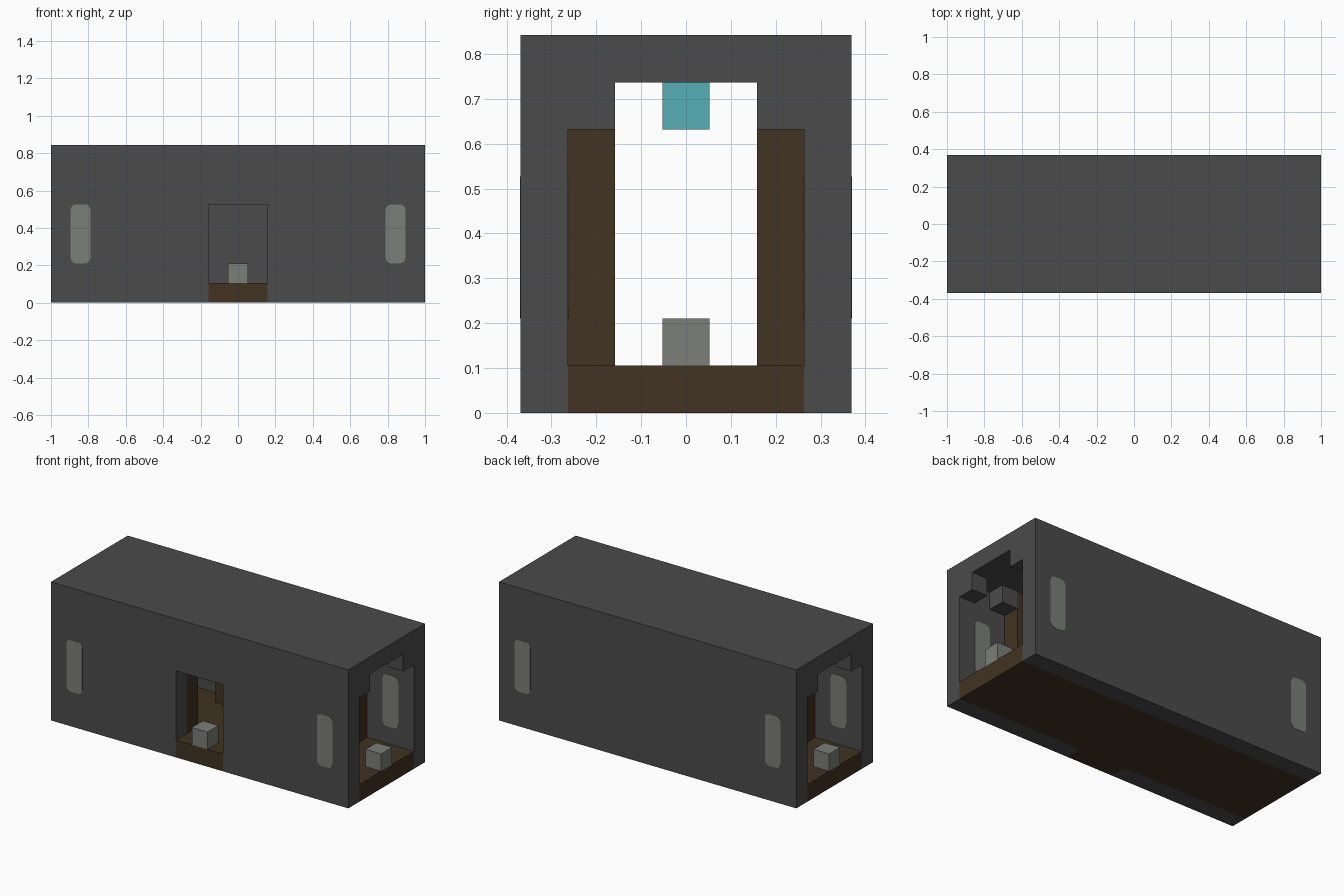
import bpy, bmesh
from mathutils import Vector

cube = bpy.data.objects.get("Cube")
if cube:
    bpy.data.objects.remove(cube, do_unlink=True)

U = 2 / 19                      # one block
LENGTH, WIDTH, HEIGHT = 19, 7, 8


def material(name, rgb):
    m = bpy.data.materials.new(name)
    m.use_nodes = True
    m.diffuse_color = (*rgb, 1)
    m.node_tree.nodes["Principled BSDF"].inputs["Base Color"].default_value = (*rgb, 1)
    return m


STONE = material("dark grey stone", (0.07, 0.07, 0.07))
WOOD = material("dark brown wood", (0.052, 0.033, 0.015))
PALE = material("pale grey", (0.20, 0.21, 0.195))
TEAL = material("teal lamp", (0.093, 0.43, 0.46))


def prism(name, points, direction, mat):
    """Extrude a flat outline (in blocks) along a direction."""
    bm = bmesh.new()
    face = bm.faces.new([bm.verts.new(Vector(p) * U) for p in points])
    moved = bmesh.ops.extrude_face_region(bm, geom=[face])["geom"]
    bmesh.ops.translate(bm, vec=Vector(direction) * U,
                        verts=[v for v in moved if isinstance(v, bmesh.types.BMVert)])
    bmesh.ops.recalc_face_normals(bm, faces=bm.faces)
    mesh = bpy.data.meshes.new(name)
    bm.to_mesh(mesh)
    bm.free()
    mesh.materials.append(mat)
    obj = bpy.data.objects.new(name, mesh)
    bpy.context.collection.objects.link(obj)
    return obj


def box(name, x, y, z, mat):
    """Box from (min, max) ranges in blocks."""
    outline = [(x[0], y[0], z[0]), (x[1], y[0], z[0]), (x[1], y[1], z[0]), (x[0], y[1], z[0])]
    return prism(name, outline, (0, 0, z[1] - z[0]), mat)


def block_x(i):
    """Range along x of block number i."""
    return (i - LENGTH / 2, i + 1 - LENGTH / 2)


# Walls and roof as one arch section
ex, ey = LENGTH / 2, WIDTH / 2
iy, top = ey - 1, HEIGHT - 1
section = [(-ey, 0), (-ey, HEIGHT), (ey, HEIGHT), (ey, 0),
           (iy, 0), (iy, top), (-iy, top), (-iy, 0)]
shell = prism("walls_and_roof", [(-ex, y, z) for y, z in section], (LENGTH, 0, 0), STONE)

# Side doorway
cutter = box("doorway_cutter", (-1.5, 1.5), (-ey - 1, -iy + 0.5), (-1, 5), STONE)
cutter.hide_render = True
cut = shell.modifiers.new("doorway", "BOOLEAN")
cut.operation, cut.object, cut.solver = "DIFFERENCE", cutter, "EXACT"
bpy.context.view_layer.objects.active = shell
bpy.ops.object.modifier_apply(modifier=cut.name)
bpy.data.objects.remove(cutter, do_unlink=True)

# Floor with its doorway threshold
floor = [(-ex, -iy), (-1.5, -iy), (-1.5, -ey), (1.5, -ey), (1.5, -iy),
         (ex, -iy), (ex, iy), (-ex, iy)]
prism("floor", [(x, y, 0) for x, y in floor], (0, 0, 1), WOOD)

for side, word in ((-1, "front"), (1, "back")):
    inner = sorted((side * iy, side * (iy - 1)))
    # Wooden posts
    for i in (3, 7, 11, 15):
        box(f"{word}_post", block_x(i), inner, (1, top), WOOD)
    # Blocks in the corner under the roof
    for i in range(0, LENGTH, 2):
        box(f"{word}_roof_bracket", block_x(i), inner, (top - 1, top), STONE)
    # Round-cornered windows, showing on both faces of the wall
    for i in (1, 17):
        (x0, x1), lip = block_x(i), 0.015
        y0 = min(side * ey, side * iy) - lip
        window = prism(f"{word}_window",
                       [(x0, y0, 2), (x1, y0, 2), (x1, y0, 5), (x0, y0, 5)],
                       (0, 1 + 2 * lip, 0), PALE)
        bm = bmesh.new()
        bm.from_mesh(window.data)
        edges = [e for e in bm.edges if abs(e.verts[0].co.y - e.verts[1].co.y) > U / 2]
        bmesh.ops.bevel(bm, geom=edges, offset=0.28 * U, segments=4, profile=0.5,
                        affect="EDGES")
        bm.to_mesh(window.data)
        bm.free()

# Low blocks standing in the three openings
box("left_end_step", block_x(18), (-0.5, 0.5), (1, 2), PALE)
box("right_end_step", block_x(0), (-0.5, 0.5), (1, 2), PALE)
box("doorway_step", (-0.5, 0.5), (-ey, -iy), (1, 2), PALE)

# Ceiling lamps
for i in (5, 9, 13):
    box("ceiling_lamp", block_x(i), (-0.5, 0.5), (top - 1, top), TEAL)
